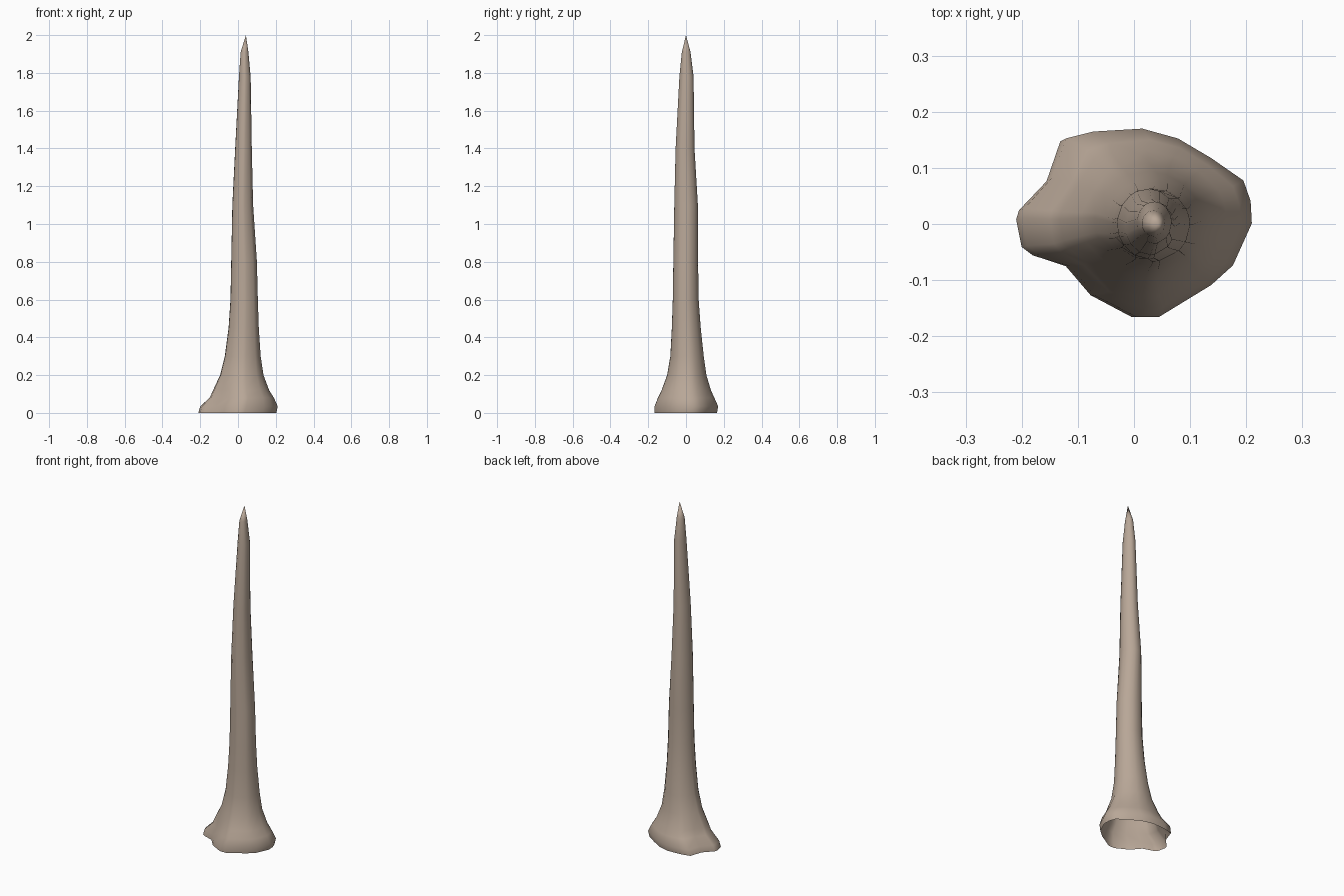
import bpy, bmesh, math

# Footprint of the flared foot, counter-clockwise seen from above
FOOT = [(0.21, 0.0), (0.208, 0.04), (0.195, 0.077), (0.135, 0.117), (0.075, 0.152),
        (0.01, 0.17), (-0.08, 0.165), (-0.13, 0.153), (-0.155, 0.08), (-0.205, 0.027),
        (-0.21, 0.01), (-0.2, -0.04), (-0.18, -0.055), (-0.12, -0.075), (-0.075, -0.128),
        (0.0, -0.168), (0.04, -0.168), (0.135, -0.11), (0.175, -0.075)]

# Height, x min, x max, y min, y max, share of footprint shape (rest is round)
RINGS = [(0.0, -0.21, 0.203, -0.168, 0.164, 1.0),
         (0.035, -0.2, 0.21, -0.168, 0.17, 0.95),
         (0.08, -0.15, 0.19, -0.15, 0.15, 0.7),
         (0.12, -0.132, 0.165, -0.13, 0.132, 0.5),
         (0.2, -0.095, 0.135, -0.1, 0.108, 0.25),
         (0.3, -0.07, 0.12, -0.083, 0.094, 0.1),
         (0.45, -0.05, 0.11, -0.075, 0.078, 0.0),
         (0.6, -0.04, 0.105, -0.07, 0.067, 0.0),
         (0.8, -0.036, 0.1, -0.067, 0.064, 0.0),
         (1.1, -0.03, 0.08, -0.062, 0.063, 0.0),
         (1.4, -0.015, 0.073, -0.055, 0.045, 0.0),
         (1.78, 0.005, 0.067, -0.035, 0.04, 0.0),
         (1.91, 0.014, 0.055, -0.022, 0.024, 0.0)]
TIP = (0.042, 0.0, 2.0)

stone = bpy.data.materials.new("beige stone")
stone.diffuse_color = (0.48, 0.385, 0.31, 1)


def ring_points(z, x0, x1, y0, y1, share):
    cx, cy, rx, ry = (x0 + x1) / 2, (y0 + y1) / 2, (x1 - x0) / 2, (y1 - y0) / 2
    for fx, fy in FOOT:
        u, v = fx / 0.21, fy / 0.17
        a = math.atan2(v, u)
        u = u * share + math.cos(a) * (1 - share)
        v = v * share + math.sin(a) * (1 - share)
        yield (cx + rx * u, cy + ry * v, z)


# Spike: stacked rings, open underneath, closed to a point on top
bm = bmesh.new()
loops = [[bm.verts.new(p) for p in ring_points(*r)] for r in RINGS]
n = len(FOOT)
for low, high in zip(loops, loops[1:]):
    for i in range(n):
        j = (i + 1) % n
        bm.faces.new((low[i], low[j], high[j], high[i]))
tip = bm.verts.new(TIP)
for i in range(n):
    bm.faces.new((loops[-1][i], loops[-1][(i + 1) % n], tip))
for f in bm.faces:
    f.smooth = True

mesh = bpy.data.meshes.new("stalagmite_spike")
bm.to_mesh(mesh)
bm.free()
mesh.materials.append(stone)
spike = bpy.data.objects.new("stalagmite_spike", mesh)
bpy.context.collection.objects.link(spike)
